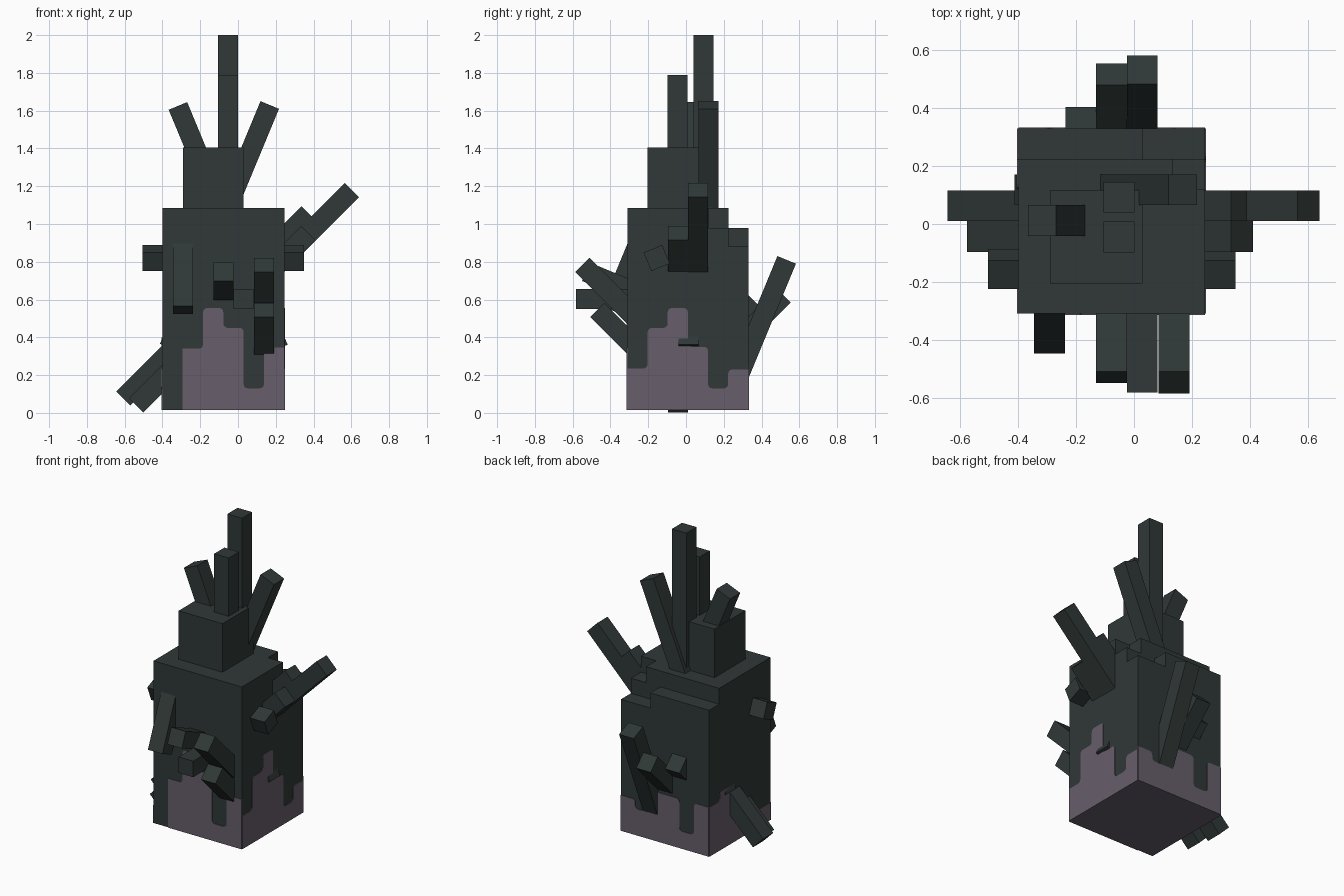
import bpy, bmesh
from math import radians, cos, sin, pi
from mathutils import Matrix, Vector

cube = bpy.data.objects.get("Cube")
if cube:
    bpy.data.objects.remove(cube, do_unlink=True)


def material(name, rgb):
    m = bpy.data.materials.new(name)
    m.use_nodes = True
    m.diffuse_color = (*rgb, 1)
    m.node_tree.nodes["Principled BSDF"].inputs["Base Color"].default_value = (*rgb, 1)
    return m


DARK = material("dark green grey", (0.029, 0.040, 0.038))
PURPLE = material("dusty purple", (0.135, 0.112, 0.147))
T = 0.106                                  # stick thickness
X0, X1, Y0, Y1, FLOOR = -0.4, 0.245, -0.31, 0.33, 0.015
MX, MY = (X0 + X1) / 2, (Y0 + Y1) / 2


def finish(name, bm, *mats):
    mesh = bpy.data.meshes.new(name)
    bmesh.ops.recalc_face_normals(bm, faces=bm.faces)
    bm.to_mesh(mesh)
    bm.free()
    for m in mats:
        mesh.materials.append(m)
    ob = bpy.data.objects.new(name, mesh)
    bpy.context.collection.objects.link(ob)
    return ob


def add_box(bm, lo, hi):
    lo, hi = Vector(lo), Vector(hi)
    bmesh.ops.create_cube(bm, size=1, matrix=Matrix.Translation((lo + hi) / 2)
                          @ Matrix.Diagonal((*(hi - lo), 1)))


def stick(name, plane, side, u, z, angle, length):
    """Square stick in the xz or yz plane; (u, z) is the middle of its outer end."""
    a = radians(angle)
    d = Vector((cos(a), 0, sin(a))) if plane == "x" else Vector((0, cos(a), sin(a)))
    tip = Vector((u, side, z)) if plane == "x" else Vector((side, u, z))
    turn = Matrix.Rotation(-a, 4, "Y") if plane == "x" else \
        Matrix.Rotation(a, 4, "X") @ Matrix.Rotation(pi / 2, 4, "Z")
    bm = bmesh.new()
    bmesh.ops.create_cube(bm, size=1, matrix=Matrix.Translation(tip - d * length / 2)
                          @ turn @ Matrix.Diagonal((length, T, T, 1)))
    return finish(name, bm, DARK)


# Trunk with a stepped back corner, purple underside
bm = bmesh.new()
add_box(bm, (X0, Y0, FLOOR), (X1, Y1, 0.88))
add_box(bm, (X0, Y0, 0.88), (X1, 0.225, 0.98))
add_box(bm, (X0, 0.225, 0.88), (0.03, Y1, 0.98))
add_box(bm, (X0, Y0, 0.98), (X1, 0.12, 1.085))
add_box(bm, (X0, 0.12, 0.98), (0.135, 0.225, 1.085))
bm.normal_update()
for f in bm.faces:
    if f.normal.z < -0.9 and f.calc_center_median().z < 0.1:
        f.material_index = 1
finish("trunk", bm, DARK, PURPLE)

# Head block
bm = bmesh.new()
add_box(bm, (-0.29, -0.205, 1.085), (0.03, 0.117, 1.405))
finish("head", bm, DARK)

# Sticks on the crown
stick("crown_tall", "x", 0.093, -0.052, 2.0, 90, 0.95)
stick("crown_short", "x", -0.045, -0.052, 1.79, 90, 0.5)
stick("crown_left", "x", 0.118, 0.168, 1.63, 67.5, 1.39)
stick("crown_right", "x", 0.012, -0.318, 1.625, 112.5, 1.39)

# Sticks through the sides
stick("side_upper", "x", 0.063, 0.603, 1.18, 45, 0.95)
stick("side_long", "x", 0.063, 0.373, 1.057, 45, 1.386)
stick("side_lower", "x", -0.043, 0.373, 0.952, 45, 1.29)
cross = stick("side_cross", "x", 0, 0.428, 0, 0, 0.856)
cross.rotation_euler.x = radians(22.5)
cross.location = (MX, -0.155, 0.82)

# Sticks on the front
stick("front_upper", "y", 0.138, -0.548, 0.783, 135, 0.5)
stick("front_lower", "y", 0.138, -0.47, 0.545, 135, 0.4)
stick("front_level", "y", 0.028, -0.583, 0.603, 180, 0.5)
stick("front_raised", "y", -0.078, -0.53, 0.747, 157.5, 0.5)
stick("front_hanging", "y", -0.292, -0.398, 0.545, -112.5, 0.45)

# Sticks on the back
stick("back_tall", "y", 0.028, 0.533, 0.81, 67.5, 0.7)
stick("back_middle", "y", -0.078, 0.518, 0.622, 45, 0.5)
stick("back_short", "y", -0.183, 0.367, 0.587, 45, 0.4)


def drip(name, heights, width, matrix):
    """Thin purple plate whose top edge follows rounded columns."""
    step = width / len(heights)
    pts, last = [], None
    for i, h in enumerate(heights):
        u = i * step - width / 2
        if h and h != last:
            pts += [(u, last or 0), (u, h)]
            last = h
    pts += [(width / 2, last), (width / 2, 0)]
    bm = bmesh.new()
    verts = [bm.verts.new((u, 0, max(z, FLOOR))) for u, z in pts]
    bm.faces.new(verts)
    bmesh.ops.bevel(bm, geom=verts[2:-2], offset=0.022, segments=3, profile=0.5,
                    affect="VERTICES", clamp_overlap=True)
    ext = bmesh.ops.extrude_face_region(bm, geom=bm.faces[:])
    moved = [v for v in ext["geom"] if isinstance(v, bmesh.types.BMVert)]
    bmesh.ops.translate(bm, verts=moved, vec=(0, -0.004, 0))
    bmesh.ops.transform(bm, verts=bm.verts, matrix=matrix)
    finish(name, bm, PURPLE)


# Purple base wrapping the four sides, columns from left to right seen from outside
sides = {
    "front": ((MX, Y0), 0, X1 - X0, (0, 0.34, 0.555, 0.45, 0.13, 0.345)),
    "left": ((X1, MY), 90, Y1 - Y0, (0.235, 0.45, 0.555, 0.35, 0.13, 0.23)),
    "back": ((MX, Y1), 180, X1 - X0, (0.25, 0.19, 0.34, 0.34, 0.13, 0.34)),
    "right": ((X0, MY), 270, Y1 - Y0, (0.34, 0.4, 0.25, 0.25, 0.13, 0.13)),
}
for side, (pos, turn, width, heights) in sides.items():
    drip("purple_base_" + side, heights, width,
         Matrix.Translation((*pos, 0)) @ Matrix.Rotation(radians(turn), 4, "Z"))
